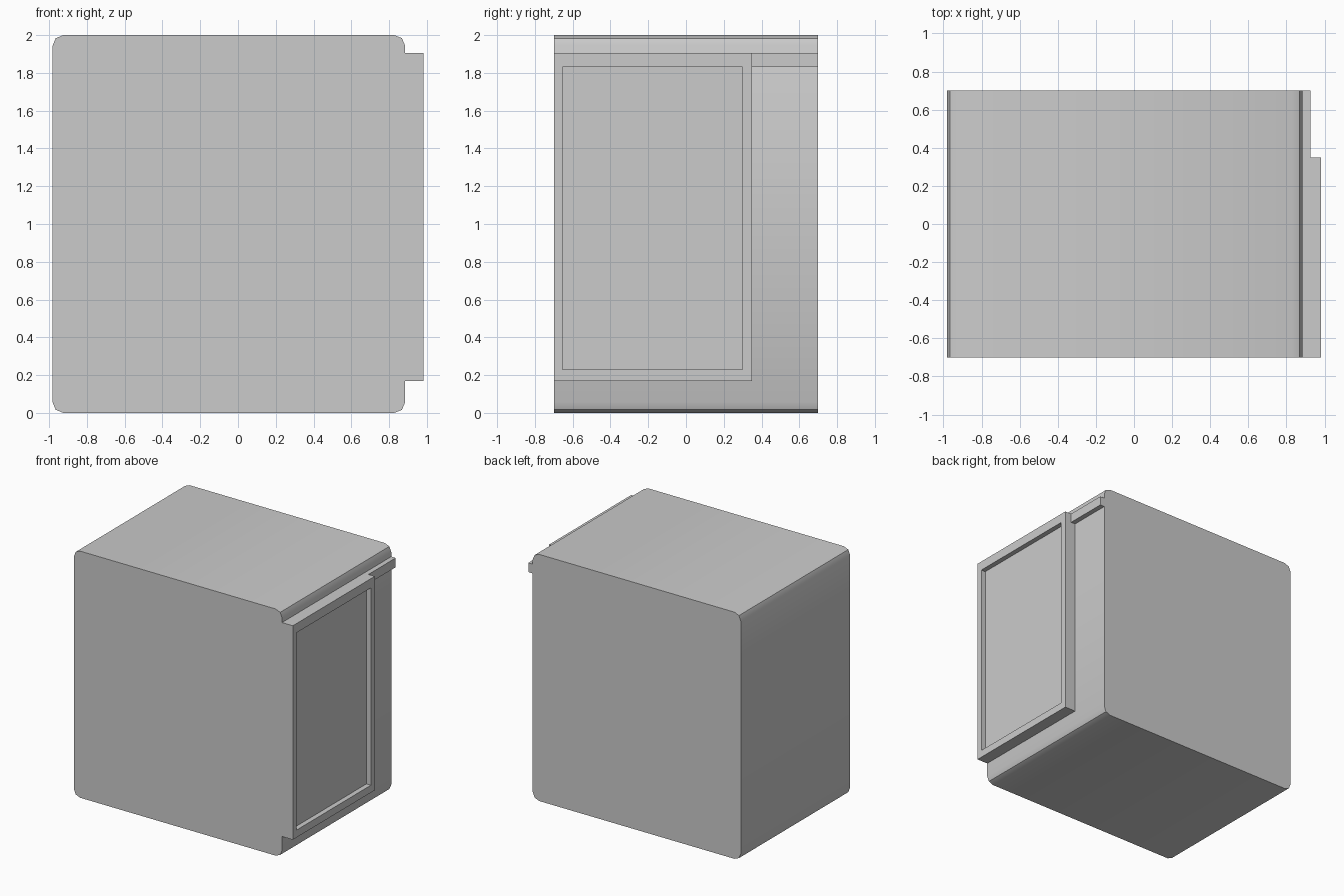
import bpy
import bmesh
import math

if "Cube" in bpy.data.objects:
    bpy.data.objects.remove(bpy.data.objects["Cube"])


def box(name, lo, hi, edit=None):
    """Axis-aligned box from corner to corner, with an optional bmesh edit."""
    bm = bmesh.new()
    bmesh.ops.create_cube(bm, size=1)
    for v in bm.verts:
        v.co = [(a + b) / 2 + c * (b - a) for a, b, c in zip(lo, hi, v.co)]
    if edit:
        edit(bm)
    bmesh.ops.recalc_face_normals(bm, faces=bm.faces)
    mesh = bpy.data.meshes.new(name)
    bm.to_mesh(mesh)
    bm.free()
    obj = bpy.data.objects.new(name, mesh)
    bpy.context.collection.objects.link(obj)
    return obj


def round_long_edges(bm):
    """Round the four edges that run front to back."""
    edges = [e for e in bm.edges
             if abs(e.verts[0].co.y - e.verts[1].co.y) > 1]
    bmesh.ops.bevel(bm, geom=edges, offset=0.057, offset_type='OFFSET',
                    segments=2, profile=0.5, affect='EDGES')


def recess_panel(bm):
    """Sink a panel into the +x face, leaving an uneven frame around it."""
    face = max(bm.faces, key=lambda f: f.calc_center_median().x)
    bmesh.ops.inset_individual(bm, faces=[face], thickness=0.03)
    for v in face.verts:
        v.co.y = -0.655 if v.co.y < -0.2 else 0.30
        v.co.z = 0.23 if v.co.z < 1 else 1.83
    panel = bmesh.ops.extrude_discrete_faces(bm, faces=[face])["faces"][0]
    bmesh.ops.translate(bm, vec=(-0.04, 0, 0), verts=panel.verts)


# Cabinet body with rounded top and bottom edges
body = box("cabinet_body", (-0.982, -0.70, 0), (0.885, 0.70, 2.0),
           round_long_edges)
bpy.context.view_layer.objects.active = body
body.select_set(True)
bpy.ops.object.shade_smooth_by_angle(angle=math.radians(30))

# Sliding door with sunken panel
box("door", (0.885, -0.70, 0.17), (0.982, 0.35, 1.905), recess_panel)

# Rail the door slides along
box("door_rail", (0.885, 0.35, 1.83), (0.925, 0.70, 1.905))
